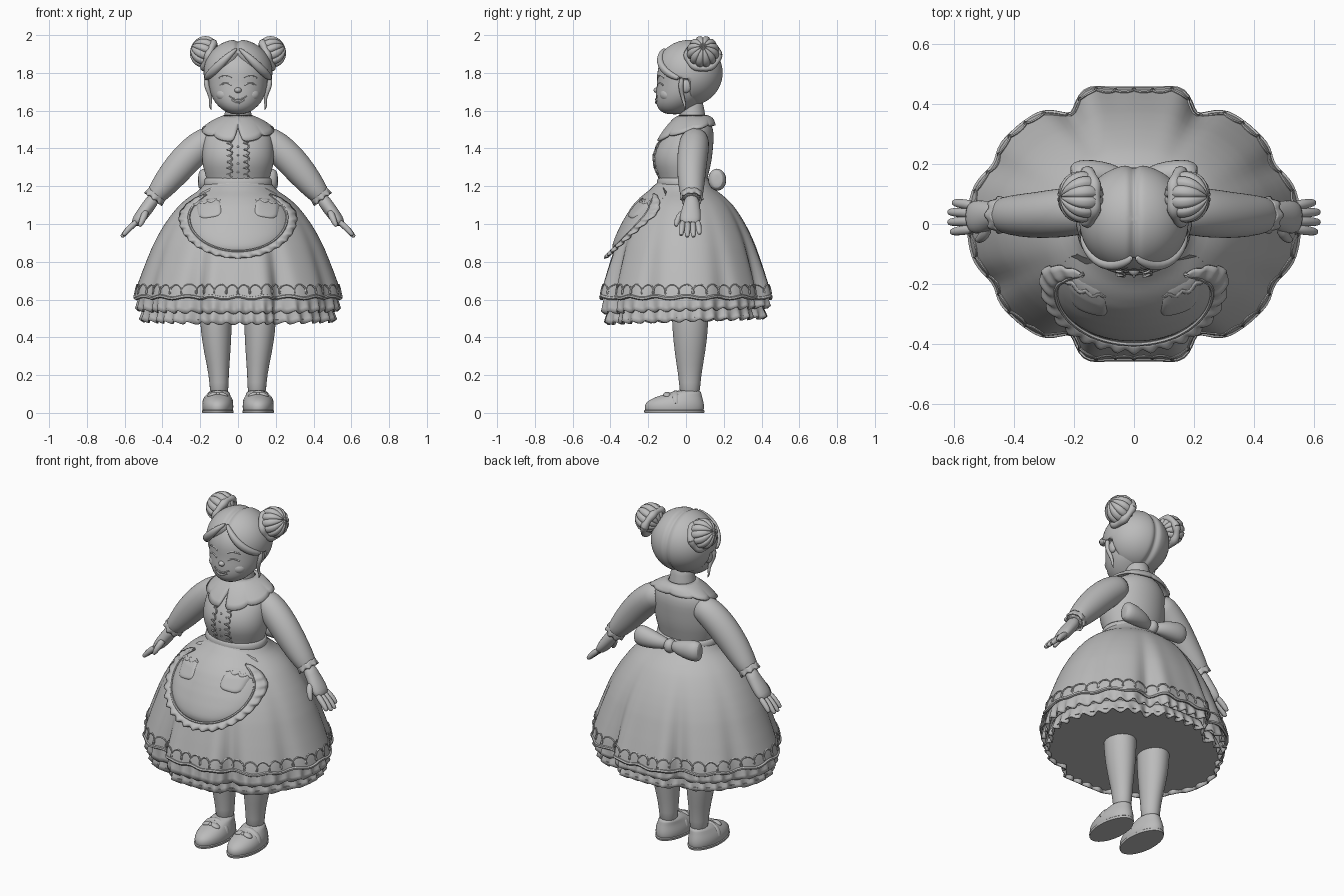
import bpy, bmesh, math
from math import sin, cos, pi, exp, sqrt, radians
from mathutils import Vector as V, Matrix
from mathutils.bvhtree import BVHTree

if "Cube" in bpy.data.objects:
    bpy.data.objects.remove(bpy.data.objects["Cube"])

clay = bpy.data.materials.new("clay_grey")
clay.use_nodes = True
clay.diffuse_color = (0.5, 0.5, 0.5, 1)
clay.node_tree.nodes["Principled BSDF"].inputs["Base Color"].default_value = (0.5, 0.5, 0.5, 1)
parts = []


def finish(name, bm, mirror=False, subsurf=0, thick=0):
    """Turn a bmesh into a smooth object and return its surface tree."""
    bmesh.ops.recalc_face_normals(bm, faces=bm.faces)
    tree = BVHTree.FromBMesh(bm)
    me = bpy.data.meshes.new(name)
    bm.to_mesh(me)
    bm.free()
    me.materials.append(clay)
    ob = bpy.data.objects.new(name, me)
    bpy.context.collection.objects.link(ob)
    parts.append(ob)
    if thick:
        ob.modifiers.new("Thickness", "SOLIDIFY").thickness = thick
    if subsurf:
        m = ob.modifiers.new("Smooth", "SUBSURF")
        m.levels = m.render_levels = subsurf
    if mirror:
        ob.modifiers.new("Mirror", "MIRROR")
    return tree


def grid(name, fn, nu, nv, wrap=True, caps=False, **kw):
    """Surface from fn(u, v); u runs around, v runs along."""
    bm = bmesh.new()
    rows = [[bm.verts.new(fn(i / nu, j / nv)) for i in range(nu if wrap else nu + 1)]
            for j in range(nv + 1)]
    for a, b in zip(rows, rows[1:]):
        for i in range(nu):
            k = (i + 1) % len(a)
            bm.faces.new((a[i], a[k], b[k], b[i]))
    if caps:
        bm.faces.new(rows[0])
        bm.faces.new(rows[-1])
    return finish(name, bm, **kw)


def loft(name, rows, sides=20, subsurf=1, **kw):
    """Horizontal oval rings given as (z, cx, cy, rx, ry)."""
    def fn(u, v):
        z, cx, cy, rx, ry = rows[round(v * (len(rows) - 1))]
        return V((cx + rx * cos(2 * pi * u), cy + ry * sin(2 * pi * u), z))
    return grid(name, fn, sides, len(rows) - 1, caps=True, subsurf=subsurf, **kw)


def sweep(name, path, radii, sides=8, **kw):
    """Tube along a path; radii are numbers or (y-ish, other) pairs."""
    path = [V(p) for p in path]
    n, frames, ref = len(path) - 1, [], V((0, 1, 0.05))
    for i in range(n + 1):
        t = (path[min(i + 1, n)] - path[max(i - 1, 0)]).normalized()
        ref = (ref - t * ref.dot(t)).normalized()
        frames.append((ref.copy(), t.cross(ref)))

    def fn(u, v):
        i = round(v * n)
        r = radii[i] if isinstance(radii, list) else radii
        ra, rb = r if isinstance(r, tuple) else (r, r)
        a, b = frames[i]
        return path[i] + a * ra * cos(2 * pi * u) + b * rb * sin(2 * pi * u)
    return grid(name, fn, sides, n, caps=True, **kw)


def ball(name, loc, scale, tilt=0, shape=None, segs=24, **kw):
    bm = bmesh.new()
    bmesh.ops.create_uvsphere(bm, u_segments=segs, v_segments=segs // 2, radius=1)
    for v in bm.verts:
        if shape:
            v.co *= shape(v.co)
    m = Matrix.Translation(loc) @ Matrix.Rotation(tilt, 4, "Y") @ Matrix.Diagonal((*scale, 1))
    bm.transform(m)
    return finish(name, bm, **kw)


def table(rows, z):
    """Linear lookup in a descending table of (z, value)."""
    for (z0, a), (z1, b) in zip(rows, rows[1:]):
        if z >= z1:
            return a + (b - a) * min(1, (z0 - z) / (z0 - z1))
    return rows[-1][1]


def drape(tree, x, z, fallback):
    hit = tree.ray_cast(V((x, -2, z)), V((0, 1, 0)))[0]
    return hit.y if hit else fallback


# Skirt with panel folds
FLARE = [(1.23, .30), (1.18, .37), (1.14, .48), (1.1, .565), (1.05, .64), (1.0, .705), (.94, .77),
         (.88, .825), (.82, .87), (.75, .92), (.66, .98), (.61, 1.0)]


def around(a, f, z, off=0):
    d = math.degrees(math.asin(min(1, abs(sin(a)))))
    fold = (.035 * exp(-((d - 72) / 6) ** 2) - .105 * exp(-((d - 60) / 6) ** 2)
            - .045 * exp(-((d - 23) / 6) ** 2))
    r = f / sqrt((cos(a) / .55) ** 2 + (sin(a) / .452) ** 2) * (1 + fold * f ** 4) + off
    return V((r * cos(a), r * sin(a) - .015 * (1 - f), z))


def on_skirt(a, z, off=0):
    return around(a, table(FLARE, z), z, off)


def front(x, z):
    """Depth of the smooth skirt front, without folds."""
    f = table(FLARE, z)
    return -.015 * (1 - f) - .455 * f * sqrt(max(.05, 1 - (x / (.55 * f)) ** 2))


grid("skirt", lambda u, v: on_skirt(2 * pi * u, 1.23 - .62 * v), 144, 31)
grid("skirt_underside", lambda u, v: around(2 * pi * u, .915 * v + .01, .505 + .014 * v * sin(2 * pi * u)),
     72, 3, caps=True)
sweep("hem_cord", [on_skirt(2 * pi * i / 160, .612 + .006 * cos(2 * pi * i / 8), -.003)
                   for i in range(161)], .01, 6)


def ruffle(name, z0, z1, f0, f1, count, amp):
    def fn(u, v):
        a = 2 * pi * u
        wave = cos(count * a + .8 * sin(5 * a))
        z = z0 + (z1 - z0) * v + v * (.008 * wave + .015 * sin(a))
        return around(a, f0 + (f1 - f0) * v, z, amp * v * wave)
    grid(name, fn, count * 8, 4, thick=.008)


ruffle("upper_ruffle", .63, .545, .95, .975, 44, .009)
ruffle("lower_ruffle", .57, .488, .9, .935, 40, .011)


def curls(n, steps, place, height, length):
    """Looping scroll line laid on a surface by place(along, up)."""
    return [place(i / (n * steps) + length * sin(2 * pi * i / steps),
                  height * cos(2 * pi * i / steps)) for i in range(n * steps + 1)]


sweep("hem_scroll", curls(46, 14, lambda s, h: on_skirt(2 * pi * s, .655 + h, .002),
                          .024, .0052), .0045, 5)

# Torso, neck and waistband
torso = loft("bodice", [(1.18, 0, -.015, .16, .125), (1.24, 0, -.015, .165, .127),
                        (1.3, 0, -.02, .187, .15), (1.36, 0, -.018, .193, .158),
                        (1.42, 0, -.005, .188, .15), (1.48, 0, .02, .178, .13),
                        (1.53, 0, .035, .135, .1), (1.565, 0, .035, .08, .075)], 32)
loft("neck", [(1.5, 0, .035, .085, .08), (1.57, 0, .035, .075, .07), (1.61, 0, .03, .066, .066),
              (1.68, 0, .02, .066, .066)])
loft("waistband", [(1.19, 0, -.015, .18, .137), (1.2, 0, -.015, .184, .142),
                   (1.24, 0, -.015, .18, .138), (1.25, 0, -.015, .17, .13)], 32)


# Scalloped collar
def collar(u, v):
    a = 2 * pi * u
    fore = (1 + cos(a)) / 2
    t = v * (.9 + .14 * sqrt(abs(sin(4 * a))) - .4 * exp(-((u - round(u)) / .012) ** 2))
    bulge = .008 * sin(pi * v)
    x = (.075 + .118 * t) * sin(a)
    y = .038 - (.075 + (.118 if cos(a) > 0 else .045) * t + bulge) * cos(a)
    return V((x, y, 1.576 - t * (.052 + .08 * fore ** 2) + bulge))


grid("collar", collar, 128, 6, thick=.012)

# Front placket trim and buttons
for side, label in ((1, "left"), (-1, "right")):
    def on_bodice(s, h):
        x, z = side * .045 + h, 1.245 + .2 * s
        return V((x, drape(torso, x, z, -.14) - .001, z))
    sweep("placket_trim_" + label, curls(6, 14, on_bodice, .013, .03), .005, 5)
for i in range(4):
    z = 1.275 + .045 * i
    ball("button_%d" % (i + 1), (0, drape(torso, 0, z, -.15), z), (.006, .004, .006), segs=12)


# Apron, frill and pockets laid over the skirt front
def patch(name, cx, cz, rx, rz, power, off, tilt=0):
    def fn(u, v):
        a, t = 2 * pi * u, max(v, .02)
        c, s = cos(a), sin(a)
        p = t * rx * math.copysign(abs(c) ** power, c)
        q = t * rz * math.copysign(abs(s) ** power, s)
        x, z = cx + p * cos(tilt) - q * sin(tilt), cz + p * sin(tilt) + q * cos(tilt)
        return V((x, front(x, z) - off * (1 - v ** 8), z))
    return grid(name, fn, 64, 12, caps=True)


patch("apron", 0, 1.035, .265, .18, .9, .018)


def frill(u, v):
    a = radians(-222) + radians(264) * u
    wave = cos(48 * pi * u)
    width = v * sqrt(min(1, 7 * u + .02, 7 * (1 - u) + .02))
    t = 1 + .205 * width + .012 * width * wave
    x, z = .26 * t * cos(a), 1.035 + .18 * t * sin(a)
    x *= 1 - .3 * max(0, sin(a)) ** 2
    return V((x, front(x, z) - .014 - .012 * v - .009 * wave * width - .012 * sin(pi * v), z))


grid("apron_frill", frill, 208, 5, wrap=False, thick=.008)
sweep("apron_piping", [frill(i / 80, 0) for i in range(81)], .007, 6)
for side, label in ((1, "left"), (-1, "right")):
    patch("pocket_" + label, side * .152, 1.085, .07, .058, .55, .026, side * -.15)
    edge = []
    for i in range(21):
        s = i / 10 - 1
        x = side * (.16 + .066 * s)
        z = 1.125 - .012 * abs(sin(1.5 * pi * s)) - .15 * .066 * s
        edge.append((x, front(x, z) - .022 + .01 * s * s, z))
    sweep("pocket_flap_" + label, edge, (.006, .009), 8)

# Back bow
sweep("bow_loop", [(.01, .14, 1.215), (.04, .15, 1.22), (.08, .16, 1.226), (.14, .166, 1.232),
                   (.185, .165, 1.236), (.207, .16, 1.238), (.21, .16, 1.238)],
      [(.02, .025), (.032, .034), (.044, .046), (.05, .058), (.05, .062), (.036, .05), (.015, .02)],
      14, mirror=True, subsurf=1)
ball("bow_knot", (0, .15, 1.215), (.034, .038, .04))

# Arms, cuffs and hands
sweep("sleeve", [(.11, .05, 1.46), (.17, .045, 1.438), (.24, .037, 1.38), (.31, .03, 1.305),
                 (.378, .028, 1.222), (.432, .03, 1.155), (.452, .03, 1.13)],
      [(.065, .065), (.08, .08), (.083, .085), (.079, .083), (.072, .073), (.062, .056), (.05, .045)],
      20, mirror=True, subsurf=1)


def cuff(u, v):
    a = 2 * pi * u
    r = .058 + .002 * v + .003 * v * cos(8 * a)
    c = V((.428, .03, 1.16)) + V((.6, 0, -.8)) * (.034 * v + .004 * cos(8 * a))
    return c + V((0, 1, 0)) * r * cos(a) + V((.8, 0, .6)) * r * .95 * sin(a)


grid("cuff", cuff, 80, 3, mirror=True, thick=.01)
sweep("hand", [(.44, .03, 1.145), (.47, .03, 1.1), (.5, .025, 1.06), (.53, .022, 1.02),
               (.55, .022, .995)],
      [(.04, .036), (.044, .036), (.056, .036), (.058, .032), (.046, .022)],
      14, mirror=True, subsurf=1)
for i, reach in enumerate((.9, 1.0, 1.0, .82)):
    base = V((.53, -.016 + .026 * i, 1.018))
    tip = V((.088, (i - 1.5) * .008, -.088)) * reach
    sweep("finger_%d" % (i + 1), [base, base + tip * .5 + V((.006, 0, 0)), base + tip * .92, base + tip],
          [.018, .018, .014, .007], 8, mirror=True, subsurf=1)
sweep("thumb", [(.485, -.005, 1.07), (.5, -.04, 1.035), (.515, -.052, 1.0), (.523, -.054, .985)],
      [.022, .02, .015, .007], 8, mirror=True, subsurf=1)

# Legs and shoes
loft("leg", [(.08, .1, .02, .05, .055), (.16, .1, .02, .05, .056), (.25, .105, .02, .06, .07),
             (.38, .114, .022, .079, .091), (.5, .117, .022, .086, .098), (.58, .117, .022, .087, .099)],
     mirror=True)
loft("shoe", [(.0, .107, -.062, .072, .145), (.008, .107, -.062, .08, .156),
              (.03, .107, -.062, .084, .16), (.055, .107, -.06, .082, .155),
              (.08, .106, -.044, .071, .132), (.1, .103, -.014, .06, .096), (.122, .1, .018, .052, .062)],
     24, mirror=True)
loft("sole", [(0, .107, -.062, .082, .158), (.012, .107, -.062, .084, .161), (.016, .107, -.062, .079, .156)],
     32, subsurf=0, mirror=True)
sweep("shoe_strap", [(.107 + .075 * cos(pi * i / 12), -.055, .05 + .062 * sin(pi * i / 12))
                     for i in range(13)], (.016, .007), 8, mirror=True)
for s in (-1, 1):
    ball("shoe_bow_%s" % ("outer" if s > 0 else "inner"), (.107 + s * .028, -.1, .096),
         (.028, .02, .012), s * .3, segs=16, mirror=True)
ball("shoe_bow_knot", (.107, -.104, .099), (.012, .014, .011), segs=12, mirror=True)

# Head and face
head = loft("head", [(1.58, 0, -.06, .03, .04), (1.595, 0, -.062, .07, .074), (1.625, 0, -.05, .108, .107),
                     (1.665, 0, -.025, .137, .137), (1.71, 0, -.01, .152, .148), (1.76, 0, 0, .157, .152),
                     (1.82, 0, 0, .16, .156), (1.9, 0, .01, .125, .125), (1.94, 0, .02, .06, .06)], 32)
ball("nose", (0, -.148, 1.708), (.02, .024, .016))
ball("cheek", (.066, -.095, 1.685), (.05, .044, .04), mirror=True)
ball("ear", (.15, .0, 1.73), (.018, .028, .036), mirror=True)


def face_line(name, pts, r, **kw):
    sweep(name, [(x, drape(head, x, z, -.1) + .002, z) for x, z in pts], r, 6, **kw)


arc = [i / 5 - 1 for i in range(11)]
face_line("closed_eye", [(.066 + .03 * s, 1.745 - .012 * s * s) for s in arc], .005, mirror=True)
face_line("eyebrow", [(.066 + .034 * s, 1.787 - .012 * s * s) for s in arc], .005, mirror=True)
face_line("upper_lip", [(.046 * s, 1.658 + .018 * s * s) for s in arc], .005)
face_line("lower_lip", [(.034 * s, 1.642 + .016 * s * s) for s in arc], .007)


# Hair: parted cap, swept fringe, side locks and buns
def hair_shape(p):
    x, y, z = p.x * .18, p.y * .18, 1.8 + p.z * .175
    k = 1.01 - .07 * exp(-(x / .016) ** 2)
    inside = min(1, max(0, (1.915 - .82 * abs(x) - z) / .015)) * min(1, max(0, (.01 - y) / .02))
    return k - .18 * inside


ball("hair", (0, .015, 1.8), (.18, .18, .175), shape=hair_shape, segs=112)


def on_hair(x, z, off=0):
    d = max(0, 1 - (x / .18) ** 2 - ((z - 1.8) / .175) ** 2)
    return V((x, .015 - .18 * sqrt(d) - off, z))


sweep("fringe", [on_hair(x, z, .004) for x, z in
                 ((.004, 1.93), (.03, 1.908), (.065, 1.875), (.1, 1.84), (.135, 1.806),
                  (.16, 1.782), (.172, 1.77))],
      [(.01, .006), (.016, .014), (.019, .02), (.02, .024), (.019, .024), (.017, .02), (.012, .01)],
      12, mirror=True, subsurf=1)
sweep("side_lock", [(.17, -.02, 1.78), (.168, -.03, 1.73), (.15, -.022, 1.69), (.142, -.012, 1.65),
                    (.15, -.005, 1.625), (.14, -.005, 1.6)],
      [.014, .015, .012, .009, .007, .002], 8, mirror=True, subsurf=1)
ball("bun", (.178, .09, 1.912), (.085, .086, .075), radians(67), segs=72, mirror=True,
     shape=lambda p: 1 - .12 * (1 - abs(sin(6 * math.atan2(p.y, p.x)))) ** 2 * (1 - .4 * abs(p.z)))
sweep("bun_braid", [(.155 - .026 * sin(2 * pi * i / 48), .09 + .08 * cos(2 * pi * i / 48),
                     1.893 + .068 * sin(2 * pi * i / 48)) for i in range(49)],
      [.02 + .003 * cos(pi * i / 4) for i in range(49)], 10, mirror=True)

# Smooth shading with crisp edges kept
bpy.ops.object.select_all(action="DESELECT")
for ob in parts:
    ob.select_set(True)
bpy.context.view_layer.objects.active = parts[0]
bpy.ops.object.shade_smooth_by_angle(angle=radians(50))
